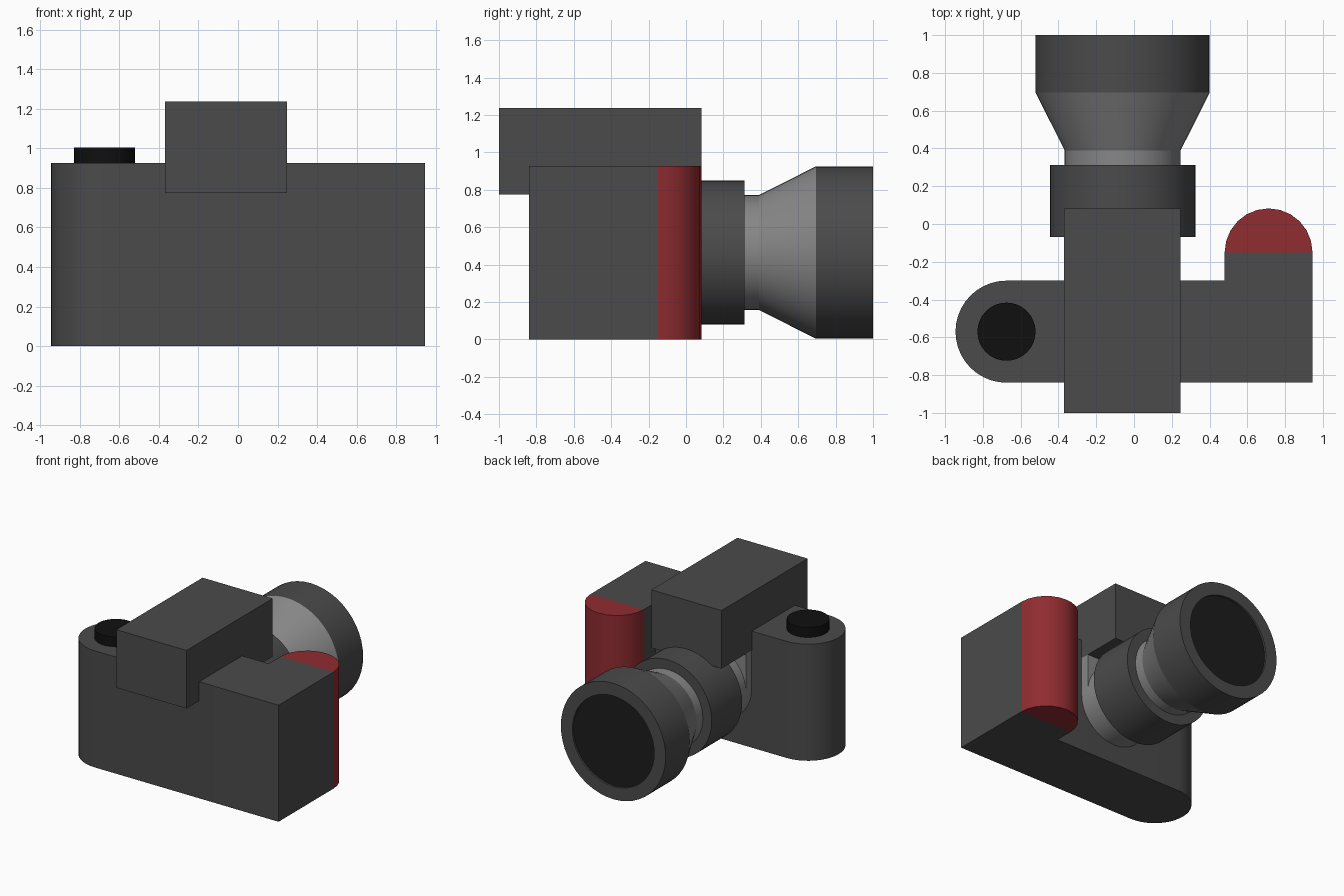
import bpy, bmesh
from math import sin, cos, pi, radians
from mathutils import Vector

if "Cube" in bpy.data.objects:
    bpy.data.objects.remove(bpy.data.objects["Cube"])

LENS_X, LENS_Z = -0.06, 0.465


def material(name, r, g, b):
    m = bpy.data.materials.new(name)
    m.diffuse_color = (r, g, b, 1)
    m.use_nodes = True
    m.node_tree.nodes["Principled BSDF"].inputs["Base Color"].default_value = m.diffuse_color
    return m


charcoal = material("charcoal", 0.07, 0.07, 0.07)
silver = material("silver", 0.24, 0.24, 0.24)
black = material("black", 0.005, 0.005, 0.005)
glass_mat = material("dark_glass", 0.012, 0.012, 0.012)
red = material("red", 0.28, 0.025, 0.03)


def finish(name, bm, mat):
    bmesh.ops.remove_doubles(bm, verts=bm.verts, dist=1e-5)
    bmesh.ops.recalc_face_normals(bm, faces=bm.faces)
    mesh = bpy.data.meshes.new(name)
    bm.to_mesh(mesh)
    bm.free()
    ob = bpy.data.objects.new(name, mesh)
    bpy.context.collection.objects.link(ob)
    mesh.materials.append(mat)
    bpy.ops.object.select_all(action='DESELECT')
    ob.select_set(True)
    bpy.context.view_layer.objects.active = ob
    bpy.ops.object.shade_smooth_by_angle(angle=radians(25))
    return ob


def arc(cx, cy, r, a0, a1, n):
    angles = [radians(a0 + (a1 - a0) * i / n) for i in range(n + 1)]
    return [(cx + r * cos(a), cy + r * sin(a)) for a in angles]


def prism(name, outline, start, end, mat, axis='Z'):
    """Extrude an outline (xy along z, or xz along y)."""
    bm = bmesh.new()
    place = (lambda p: (p[0], p[1], start)) if axis == 'Z' else (lambda p: (p[0], start, p[1]))
    face = bm.faces.new([bm.verts.new(place(p)) for p in outline])
    top = bmesh.ops.extrude_face_region(bm, geom=[face])
    move = Vector((0, 0, end - start)) if axis == 'Z' else Vector((0, end - start, 0))
    bmesh.ops.translate(bm, vec=move,
                        verts=[v for v in top['geom'] if isinstance(v, bmesh.types.BMVert)])
    return finish(name, bm, mat)


def lathe(name, profile, mat, steps=48):
    """Spin (radius, y) points around the lens axis."""
    bm = bmesh.new()
    verts = [bm.verts.new((LENS_X + r, y, LENS_Z)) for r, y in profile]
    edges = [bm.edges.new(pair) for pair in zip(verts, verts[1:])]
    bmesh.ops.spin(bm, geom=verts + edges, cent=(LENS_X, 0, LENS_Z), axis=(0, 1, 0),
                   angle=2 * pi, steps=steps)
    return finish(name, bm, mat)


# Body with one rounded end and a hand grip step on the other
body = arc(-0.675, -0.57, 0.27, 90, 270, 20)
body += [(0.945, -0.84), (0.945, -0.15), (0.48, -0.15), (0.48, -0.30)]
prism("camera_body", body, 0, 0.927, charcoal)

# Rounded red front of the grip
prism("grip_front", arc(0.7125, -0.15, 0.2325, 0, 180, 12), 0, 0.927, red)

# Viewfinder housing
prism("viewfinder_housing", [(-0.37, -1), (0.247, -1), (0.247, 0.083), (-0.37, 0.083)],
      0.775, 1.237, charcoal)

# Shutter button
prism("shutter_button", arc(-0.675, -0.57, 0.154, 0, 348.75, 31), 0.92, 1.005, black)

# Lens mount plate: round below, square above
plate = arc(LENS_X, LENS_Z, 0.307, 180, 360, 24) + [(LENS_X + 0.307, 0.78), (LENS_X - 0.307, 0.78)]
prism("lens_mount", plate, -0.31, -0.23, silver, axis='Y')

# Lens: inner tube, focus ring, flared cone, hood and glass
lathe("lens_tube", [(0, -0.24), (0.307, -0.24), (0.307, 0.39), (0, 0.39)], silver)
lathe("focus_ring", [(0.307, -0.07), (0.385, -0.07), (0.385, 0.312), (0.307, 0.312)], charcoal)
lathe("lens_cone", [(0, 0.39), (0.307, 0.39), (0.461, 0.695), (0, 0.695)], silver)
lathe("lens_hood", [(0.36, 0.695), (0.461, 0.695), (0.461, 1.0), (0.36, 1.0), (0.36, 0.695)], charcoal)
lathe("lens_glass", [(0, 0.7), (0.36, 0.7), (0.36, 0.985), (0, 0.985)], glass_mat)
